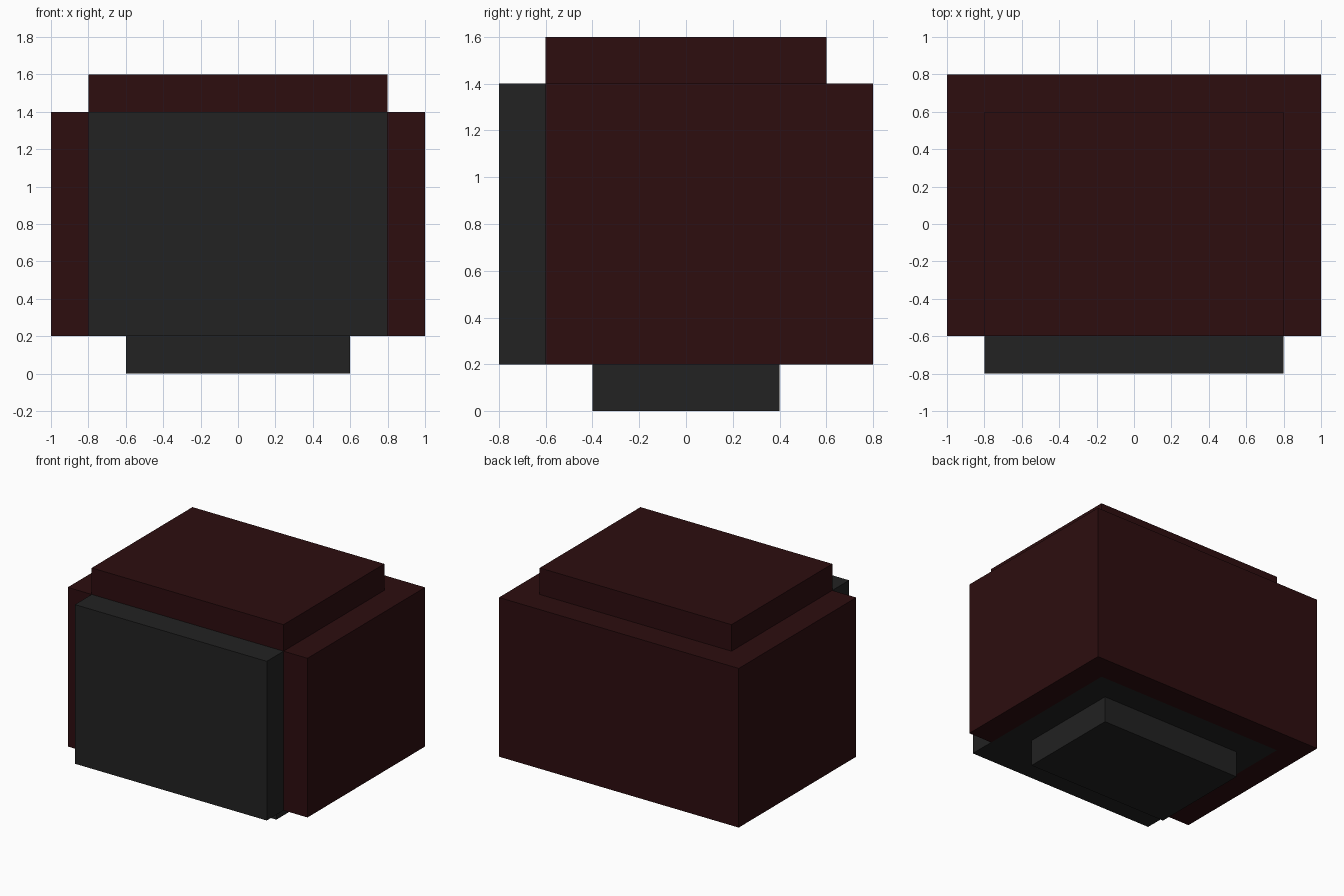
import bpy
import bmesh

if "Cube" in bpy.data.objects:
    bpy.data.objects.remove(bpy.data.objects["Cube"])


def material(name, color):
    mat = bpy.data.materials.new(name)
    mat.diffuse_color = (*color, 1.0)
    mat.use_nodes = True
    mat.node_tree.nodes["Principled BSDF"].inputs["Base Color"].default_value = mat.diffuse_color
    return mat


def prism(name, outline, z0, z1, mat):
    """Extrude a flat outline (seen from above) from z0 up to z1."""
    bm = bmesh.new()
    base = bm.faces.new([bm.verts.new((x, y, z0)) for x, y in outline])
    ext = bmesh.ops.extrude_face_region(bm, geom=[base], use_keep_orig=True)
    top = [v for v in ext["geom"] if isinstance(v, bmesh.types.BMVert)]
    bmesh.ops.translate(bm, verts=top, vec=(0, 0, z1 - z0))
    bmesh.ops.recalc_face_normals(bm, faces=bm.faces)
    mesh = bpy.data.meshes.new(name)
    bm.to_mesh(mesh)
    bm.free()
    mesh.materials.append(mat)
    obj = bpy.data.objects.new(name, mesh)
    bpy.context.collection.objects.link(obj)
    return obj


def rect(x, y0, y1):
    return [(-x, y0), (x, y0), (x, y1), (-x, y1)]


grey = material("charcoal grey", (0.016, 0.016, 0.016))
red = material("dark red", (0.0262, 0.0040, 0.0048))

# Neck and head
prism("neck", rect(0.6, -0.4, 0.4), 0.0, 0.2, grey)
prism("head", rect(0.8, -0.8, 0.6), 0.2, 1.4, grey)

# Shell wrapping the sides and back of the head
right_half = [(0.8, 0.6), (0.8, -0.6), (1.0, -0.6), (1.0, 0.8)]
left_half = [(-x, y) for x, y in reversed(right_half)]
prism("side_and_back_shell", right_half + left_half, 0.2, 1.4, red)

# Raised top plate
prism("top_plate", rect(0.8, -0.6, 0.6), 1.4, 1.6, red)
